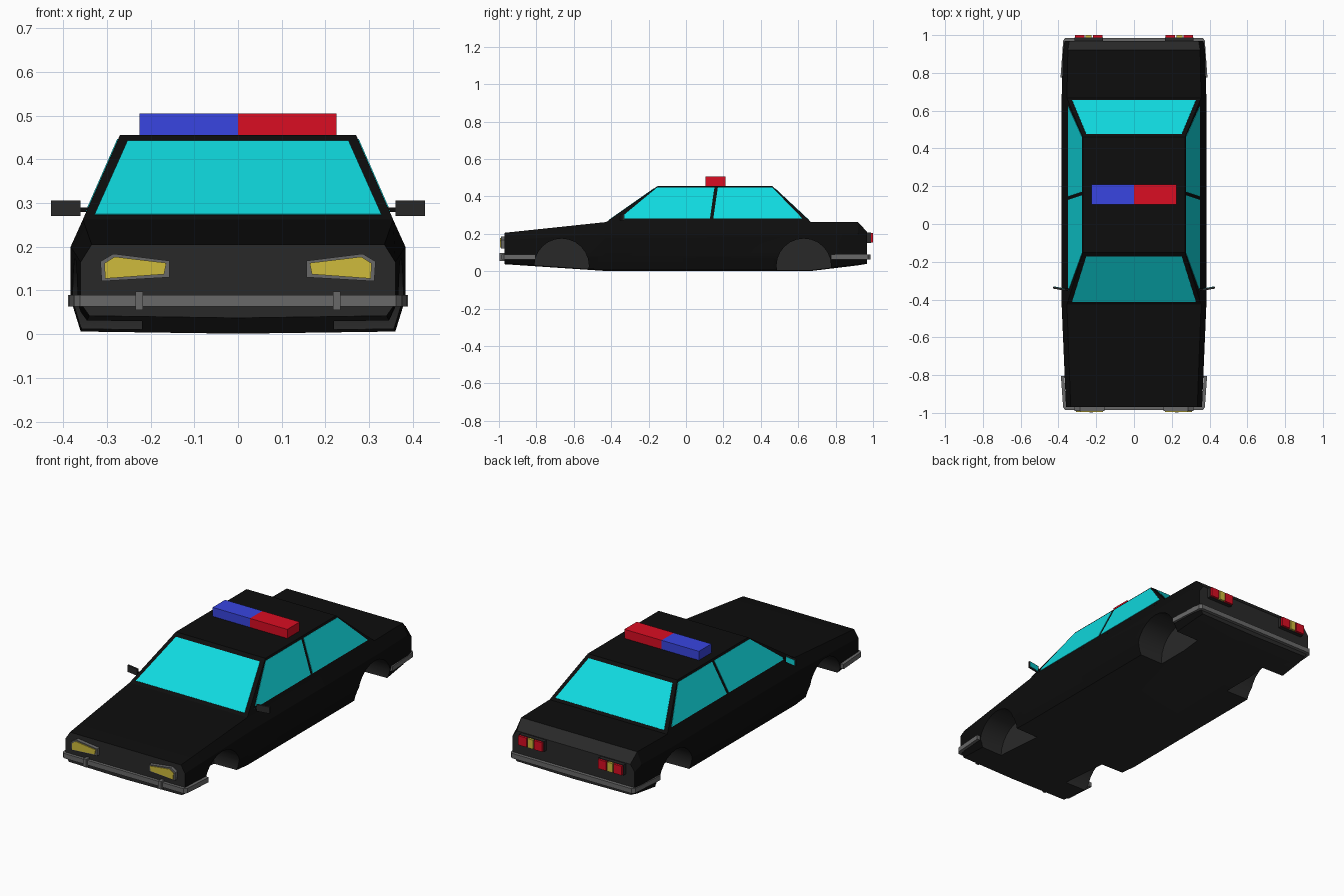
import bpy, bmesh, math
from mathutils import Vector

if "Cube" in bpy.data.objects:
    bpy.data.objects.remove(bpy.data.objects["Cube"])


def mat(name, r, g, b):
    m = bpy.data.materials.new(name)
    m.diffuse_color = (r, g, b, 1)
    m.use_nodes = True
    m.node_tree.nodes["Principled BSDF"].inputs["Base Color"].default_value = m.diffuse_color
    return m


BLACK = mat("black paint", 0.004, 0.004, 0.004)
DARK = mat("dark grey", 0.022, 0.022, 0.022)
GREY = mat("bumper grey", 0.14, 0.14, 0.14)
GLASS = mat("cyan glass", 0.005, 0.70, 0.74)
YELLOW = mat("yellow lamp", 0.62, 0.50, 0.045)
RED = mat("red lamp", 0.70, 0.004, 0.016)
BLUE = mat("blue lamp", 0.04, 0.06, 0.75)


def make(name, verts, faces, *mats):
    me = bpy.data.meshes.new(name)
    me.from_pydata([tuple(v) for v in verts], [], faces)
    bm = bmesh.new()
    bm.from_mesh(me)
    bmesh.ops.recalc_face_normals(bm, faces=bm.faces)
    bm.to_mesh(me)
    bm.free()
    for m in mats:
        me.materials.append(m)
    ob = bpy.data.objects.new(name, me)
    bpy.context.collection.objects.link(ob)
    return ob


def loft(name, rings, *mats):
    n = len(rings[0])
    faces = [(k * n + i, k * n + (i + 1) % n, (k + 1) * n + (i + 1) % n, (k + 1) * n + i)
             for k in range(len(rings) - 1) for i in range(n)]
    faces += [tuple(range(n)), tuple(range((len(rings) - 1) * n, len(rings) * n))]
    return make(name, [v for r in rings for v in r], faces, *mats)


def box(name, x0, x1, y0, y1, z0, z1, m):
    return loft(name, [[(x0, y0, z), (x1, y0, z), (x1, y1, z), (x0, y1, z)] for z in (z0, z1)], m)


def pane(name, corners, out):
    # thin glass plate lifted off the surface
    p = [Vector(c) for c in corners]
    n = (p[1] - p[0]).cross(p[3] - p[0]).normalized()
    if n.dot(Vector(out)) < 0:
        n = -n
    return loft(name, [[v - n * 0.003 for v in p], [v + n * 0.002 for v in p]], GLASS)


# Lower body lofted along y: y, bottom width, width, shoulder width, z bottom, low, mid, top
sections = [
    (-0.97, 0.340, 0.360, 0.335, 0.042, 0.07, 0.165, 0.205),
    (-0.43, 0.360, 0.383, 0.355, 0.006, 0.08, 0.200, 0.262),
    (0.67, 0.360, 0.383, 0.355, 0.006, 0.08, 0.200, 0.262),
    (0.92, 0.352, 0.376, 0.350, 0.036, 0.08, 0.200, 0.262),
    (0.968, 0.345, 0.368, 0.342, 0.044, 0.08, 0.175, 0.210),
]
rings = []
for y, wb, w, ws, zb, zl, zm, zt in sections:
    half = [(wb, y, zb), (w, y, zl), (w, y, zm), (ws, y, zt)]
    rings.append([(0, y, zb - 0.005)] + half + [(-a, b, c) for a, b, c in reversed(half)])
body = loft("car_body", rings, BLACK, DARK)
for p in body.data.polygons:
    p.material_index = int(abs(p.normal.y) > 0.6 or p.normal.z < -0.9)

# Wheel arches cut into the body
for s in (-1, 1):
    for yc in (-0.665, 0.63):
        circ = [(yc + 0.146 * math.cos(a), 0.028 + 0.146 * math.sin(a))
                for a in [2 * math.pi * i / 24 for i in range(24)]]
        cut = loft("arch_cutter", [[(s * x, y, z) for y, z in circ] for x in (0.22, 0.45)], BLACK, DARK)
        for p in cut.data.polygons:
            p.material_index = 1
        cut.hide_render = True
        mod = body.modifiers.new("arch", 'BOOLEAN')
        mod.operation = 'DIFFERENCE'
        mod.solver = 'EXACT'
        mod.object = cut
        bpy.context.view_layer.objects.active = body
        bpy.ops.object.modifier_apply(modifier=mod.name)
        bpy.data.objects.remove(cut)
bpy.ops.object.select_all(action='DESELECT')
body.select_set(True)
bpy.ops.object.shade_smooth_by_angle(angle=math.radians(20))

# Cabin
Z0, Z1 = 0.260, 0.456


def t(z):
    return (z - Z0) / (Z1 - Z0)


def side_x(z):
    return 0.356 - 0.086 * t(z)


def front_y(z):
    return -0.43 + 0.28 * t(z)


def rear_y(z):
    return 0.67 - 0.21 * t(z)


loft("cabin", [[(-side_x(z), front_y(z), z), (side_x(z), front_y(z), z),
                (side_x(z), rear_y(z), z), (-side_x(z), rear_y(z), z)] for z in (Z0, Z1)], BLACK)

# Windows
lo, hi = 0.273, 0.441
for name, fy, d in (("windscreen", front_y, -1), ("rear_window", rear_y, 1)):
    pane(name, [(-0.328, fy(lo), lo), (0.328, fy(lo), lo),
                (0.253, fy(hi), hi), (-0.253, fy(hi), hi)], (0, d, 0.5))
lo, hi = 0.281, 0.446
for s in (-1, 1):
    for name, a, b, c, d in (("front_door_window", -0.355, 0.128, 0.152, -0.155),
                             ("rear_door_window", 0.146, 0.622, 0.462, 0.170)):
        pane(name, [(s * side_x(lo), a, lo), (s * side_x(lo), b, lo),
                    (s * side_x(hi), c, hi), (s * side_x(hi), d, hi)], (s, 0, 0))

# Roof light bar
box("light_bar_blue", -0.225, 0, 0.103, 0.21, 0.45, 0.505, BLUE)
box("light_bar_red", 0, 0.225, 0.103, 0.21, 0.45, 0.505, RED)

# Wrap-around bumpers
for name, d, ye, yc, ys, xs in (("front_bumper", -1, 0.986, 0.972, 0.805, 0.387),
                                ("rear_bumper", 1, 0.986, 0.972, 0.775, 0.389)):
    outer = [(xs, ys), (0.375, yc), (0.362, ye)]
    inner = [(0.350, 0.955), (0.360, 0.945), (xs - 0.018, ys)]
    pts = outer + [(-x, y) for x, y in reversed(outer)]
    ins = inner + []
    pts += [(-x, y) for x, y in reversed(ins)] + ins
    loft(name, [[(x, d * y, z) for x, y in pts] for z in (0.063, 0.089)], GREY)

for s in (-1, 1):
    # Bumper overriders
    xo = s * 0.226
    box("overrider", xo - 0.009, xo + 0.009, -0.998, -0.96, 0.055, 0.098, GREY)

    # Headlights: frame and lens
    frame = [(0.157, 0.130), (0.157, 0.168), (0.285, 0.184), (0.315, 0.166), (0.312, 0.121)]
    lens = [(0.169, 0.137), (0.164, 0.163), (0.282, 0.177), (0.306, 0.162), (0.304, 0.127)]
    loft("headlight_frame", [[(s * x, y, z) for x, z in frame] for y in (-0.96, -0.990)], GREY)
    loft("headlight_lens", [[(s * x, y, z) for x, z in lens] for y in (-0.97, -0.994)], YELLOW)

    # Tail lights: backing and three lamps
    x0, x1 = sorted((s * 0.165, s * 0.315))
    box("tail_light_backing", x0, x1, 0.95, 0.988, 0.150, 0.206, DARK)
    for a, b, m in ((0.168, 0.218, RED), (0.224, 0.256, YELLOW), (0.262, 0.312, RED)):
        x0, x1 = sorted((s * a, s * b))
        box("tail_lamp", x0, x1, 0.97, 1.0, 0.153, 0.203, m)

    # Door mirrors: stalk, housing and glass
    x0, x1 = sorted((s * 0.335, s * 0.366))
    box("mirror_stalk", x0, x1, -0.352, -0.342, 0.280, 0.290, BLACK)
    for name, ya, yb, g, m in (("mirror_housing", -0.354, -0.344, 0, DARK),
                               ("mirror_glass", -0.345, -0.342, 0.004, GLASS)):
        loft(name, [[(s * (0.360 + g), ya, z), (s * (0.428 - g), ya + 0.012, z),
                     (s * (0.428 - g), yb + 0.012, z), (s * (0.360 + g), yb, z)]
                    for z in (0.270 + g, 0.306 - g)], m)
